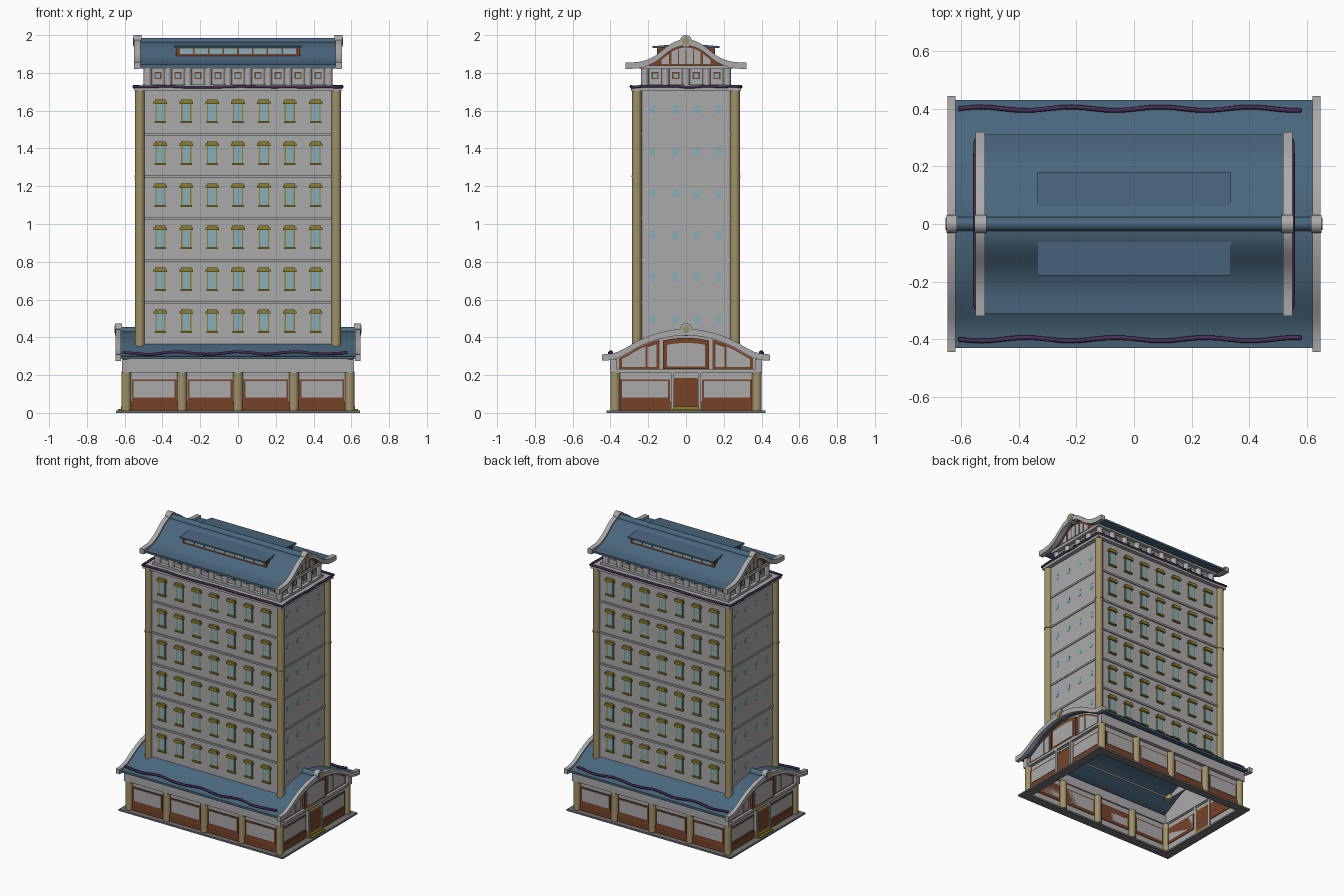
import bpy, bmesh, math, random
from mathutils import Matrix

if "Cube" in bpy.data.objects:
    bpy.data.objects.remove(bpy.data.objects["Cube"])

random.seed(4)
COL = {"stone": (.41, .40, .40), "blue_tile": (.068, .135, .205), "brown_wood": (.18, .055, .022),
       "tan_column": (.35, .285, .14), "olive_trim": (.27, .215, .025), "glass": (.25, .42, .48),
       "purple": (.06, .028, .085), "dark_stone": (.16, .16, .165)}
MATS = {}
for n, c in COL.items():
    MATS[n] = bpy.data.materials.new(n)
    MATS[n].diffuse_color = (*c, 1)
PARTS = {}


def part(name, mat):
    return PARTS.setdefault(name, (bmesh.new(), mat))[0]


def box(name, mat, x, y, z, shell=False):
    bm = part(name, mat)
    c = [sum(a) / 2 for a in (x, y, z)]
    d = [abs(a[1] - a[0]) for a in (x, y, z)]
    vs = bmesh.ops.create_cube(bm, size=1, matrix=Matrix.Translation(c) @ Matrix.Diagonal((*d, 1)))["verts"]
    if shell:  # open above and below
        bm.normal_update()
        fs = {f for v in vs for f in v.link_faces if abs(f.normal.z) > .9}
        bmesh.ops.delete(bm, geom=list(fs), context='FACES_ONLY')


def cyl(name, mat, x, y, z0, z1, r, n=16):
    bmesh.ops.create_cone(part(name, mat), cap_ends=True, segments=n, radius1=r, radius2=r, depth=z1 - z0,
                          matrix=Matrix.Translation((x, y, (z0 + z1) / 2)))


def rod_x(name, mat, x0, x1, y, z, r, n=20):
    bmesh.ops.create_cone(part(name, mat), cap_ends=True, segments=n, radius1=r, radius2=r, depth=abs(x1 - x0),
                          matrix=Matrix.Translation(((x0 + x1) / 2, y, z)) @ Matrix.Rotation(math.pi / 2, 4, 'Y'))


def prism_x(name, mat, x0, x1, pts):
    bm = part(name, mat)
    a = [bm.verts.new((x0, *p)) for p in pts]
    b = [bm.verts.new((x1, *p)) for p in pts]
    fs = [bm.faces.new(a), bm.faces.new(b)]
    for i in range(len(pts)):
        j = (i + 1) % len(pts)
        fs.append(bm.faces.new((a[i], a[j], b[j], b[i])))
    bmesh.ops.recalc_face_normals(bm, faces=fs)


def height(key, y):
    # smooth interpolation through a half roof profile
    y = abs(y)
    for (y0, z0, m0), (y1, z1, m1) in zip(key, key[1:]):
        if y <= y1 + 1e-6:
            h, t = y1 - y0, (y - y0) / (y1 - y0)
            return ((2*t**3 - 3*t*t + 1) * z0 + (t**3 - 2*t*t + t) * h * m0
                    + (3*t*t - 2*t**3) * z1 + (t**3 - t*t) * h * m1)
    return key[-1][1]


def band(key, w, up, down, n=32):
    ys = [-w + 2 * w * i / n for i in range(n + 1)]
    return [(y, height(key, y) + up) for y in ys] + [(y, height(key, y) - down) for y in reversed(ys)]


def under(key, y0, y1, z0, gap, n=12):
    ys = [y0 + (y1 - y0) * i / n for i in range(n + 1)]
    return [(y1, z0), (y0, z0)] + [(y, height(key, y) - gap) for y in ys]


# half roof profiles: y, z, slope
LOW = [(0, .432, 0), (.12, .418, -.25), (.25, .372, -.5), (.36, .312, -.4), (.45, .298, 0)]
TOP = [(0, 1.966, 0), (.08, 1.942, -.6), (.17, 1.875, -.55), (.24, 1.848, -.15), (.33, 1.843, 0)]

# ground slab ring
for s in (-1, 1):
    box("ground_slab", "dark_stone", (-.645, .645), (s * .36, s * .42), (0, .012))
    box("ground_slab", "dark_stone", (s * .58, s * .645), (-.36, .36), (0, .012))

# base walls, skirting and beam
box("base_walls", "stone", (-.59, .59), (-.375, .375), (.005, .28), True)
box("base_skirting", "brown_wood", (-.598, .598), (-.383, .383), (.01, .06), True)
for s in (-1, 1):
    box("base_beam", "stone", (-.615, .615), (s * .365, s * .402), (.215, .282))
    box("base_beam", "stone", (s * .585, s * .612), (-.38, .38), (.212, .23))
    for i in range(5):
        cyl("base_columns", "tan_column", -.592 + i * .296, s * .375, .01, .218, .026)
    for i in range(4):  # framed wall panels
        c = -.444 + i * .296
        box("wall_panel_frames", "brown_wood", (c - .118, c + .118), (s * .37, s * .381), (.06, .178))
        box("wall_panels", "stone", (c - .108, c + .108), (s * .37, s * .384), (.082, .17))
    for t in (-1, 1):
        box("wall_panel_frames", "brown_wood", (s * .585, s * .596), (t * .085, t * .35), (.06, .178))
        box("wall_panels", "stone", (s * .585, s * .599), (t * .095, t * .338), (.082, .17))
        box("door_jambs", "stone", (s * .585, s * .612), (t * .063, t * .08), (.01, .212))
    box("doors", "brown_wood", (s * .585, s * .604), (-.063, .063), (.03, .18))
    box("door_lintel", "olive_trim", (s * .585, s * .606), (-.063, .063), (.18, .186))
    box("door_steps", "olive_trim", (s * .585, s * .635), (-.075, .075), (.01, .02))
    box("door_steps", "olive_trim", (s * .585, s * .62), (-.07, .07), (.02, .034))
    # lower gable wall with framed panels
    prism_x("lower_gable_wall", "stone", s * .58, s * .59, under(LOW, -.375, .375, .22, .012, 24))
    prism_x("gable_frames", "brown_wood", s * .585, s * .608, under(LOW, -.122, .122, .232, .035))
    prism_x("gable_panels", "stone", s * .585, s * .612, under(LOW, -.1, .1, .245, .062))
    for t in (-1, 1):
        prism_x("gable_frames", "brown_wood", s * .585, s * .596, under(LOW, t * .14, t * .355, .232, .025))
        prism_x("gable_panels", "stone", s * .585, s * .6, under(LOW, t * .155, t * .205, .243, .045))
        prism_x("gable_panels", "stone", s * .585, s * .6, under(LOW, t * .215, t * .34, .243, .037))

# two curved roofs with ridge, gable arches and end bosses
for nm, key, w, gw, x, gx, rz, bz in (("lower", LOW, .43, .445, .625, .648, .431, .442),
                                     ("upper", TOP, .31, .32, .522, .55, 1.961, 1.968)):
    prism_x(nm + "_roof", "blue_tile", -x, x, band(key, w, 0, .014))
    rod_x(nm + "_ridge", "blue_tile", -x, x, 0, rz, .024)
    for s in (-1, 1):
        prism_x(nm + "_gable_arch", "stone", s * (x - .005), s * gx, band(key, gw, .012, .022))
        rod_x(nm + "_gable_boss", "stone", s * (x - .01), s * (gx + .003), 0, bz, .032)
        rod_x(nm + "_boss_centre", "tan_column", s * gx, s * (gx + .006), 0, bz, .02)

# tower body, corner columns, floor bands
box("tower_walls", "stone", (-.518, .518), (-.262, .262), (.34, 1.71), True)
for s in (-1, 1):
    for t in (-1, 1):
        cyl("corner_columns", "tan_column", s * .52, t * .26, .33, 1.708, .026)
        cyl("column_rings", "tan_column", s * .52, t * .26, 1.248, 1.256, .029)
FLOORS = [.485 + i * .2222 for i in range(6)]
for k, z in enumerate(FLOORS):
    if k < 5:
        box("floor_bands", "stone", (-.524, .524), (-.27, .27), (z + .095, z + .107))
    for s in (-1, 1):
        for i in range(7):
            x = (i - 3) * .137
            box("window_frames", "olive_trim", (x - .027, x + .027), (s * .255, s * .266), (z - .055, z + .055))
            box("window_glass", "glass", (x - .021, x + .021), (s * .255, s * .268), (z - .05, z + .045))
            box("window_lintels", "olive_trim", (x - .036, x + .036), (s * .255, s * .28), (z + .04, z + .053))
            box("window_lintels", "olive_trim", (x - .028, x + .028), (s * .255, s * .28), (z + .053, z + .062))
            box("window_sills", "olive_trim", (x - .031, x + .031), (s * .255, s * .277), (z - .062, z - .053))
        for y in (-.175, -.058, .058, .175):  # small oval side windows
            prism_x("side_windows", "glass", s * .515, s * .5195,
                    [(y + .018 * math.cos(a * math.pi / 8), z + .01 + .024 * math.sin(a * math.pi / 8))
                     for a in range(16)])

# cornice
box("cornice", "stone", (-.548, .548), (-.29, .29), (1.703, 1.722))

# top storey with small windows and round columns
box("top_storey_walls", "stone", (-.48, .48), (-.215, .215), (1.72, 1.835))
box("top_storey_beam", "stone", (-.51, .51), (-.245, .245), (1.82, 1.84))
box("top_storey_footing", "stone", (-.505, .505), (-.24, .24), (1.72, 1.738))


def small_window(s, c, side):
    for nm, m, h, d in (("small_window_frames", "brown_wood", .019, .006), ("small_window_glass", "glass", .012, .009)):
        u, z = (c - h, c + h), (1.786 - h, 1.786 + h)
        if side:
            box(nm, m, (s * .475, s * (.48 + d)), u, z)
        else:
            box(nm, m, u, (s * .21, s * (.215 + d)), z)


for s in (-1, 1):
    for i in range(10):
        cyl("top_storey_columns", "stone", (i - 4.5) * .106, s * .218, 1.735, 1.822, .021, 12)
    for i in range(9):
        small_window(s, (i - 4) * .106, False)
    for i in range(5):
        cyl("top_storey_columns", "stone", s * .48, (i - 2) * .109, 1.735, 1.822, .021, 12)
    for i in range(4):
        small_window(s, (i - 1.5) * .109, True)
    # upper gable infill
    prism_x("upper_gable_wall", "brown_wood", s * .49, s * .5, under(TOP, -.2, .2, 1.836, .01, 24))
    prism_x("upper_gable_panels", "stone", s * .495, s * .506, under(TOP, -.078, .078, 1.848, .032))
    for t in (-1, 1):
        prism_x("upper_gable_panels", "stone", s * .495, s * .504, under(TOP, t * .09, t * .13, 1.848, .035))
    for y in (-.04, 0, .04):
        box("upper_gable_bars", "brown_wood", (s * .5, s * .508), (y - .002, y + .002), (1.848, 1.925))
    # long dormers
    box("dormer_body", "brown_wood", (-.328, .328), (s * .04, s * .15), (1.87, 1.937))
    prism_x("dormer_roof", "blue_tile", -.336, .336,
            [(s * .05, 1.952), (s * .178, 1.941), (s * .178, 1.931), (s * .05, 1.938)])
    for i in range(8):
        x = (i - 3.5) * .078
        box("dormer_glass", "glass", (x - .035, x + .035), (s * .14, s * .153), (1.9, 1.928))


# wavy purple garlands on the lower roof and cornice
def garland(name, pts, r, closed=False):
    cu = bpy.data.curves.new(name, 'CURVE')
    cu.dimensions, cu.bevel_depth, cu.bevel_resolution, cu.use_fill_caps = '3D', r, 1, True
    sp = cu.splines.new('POLY')
    sp.points.add(len(pts) - 1)
    for p, c in zip(sp.points, pts):
        p.co = (*c, 1)
    sp.use_cyclic_u = closed
    cu.materials.append(MATS["purple"])
    bpy.context.collection.objects.link(bpy.data.objects.new(name, cu))


for s, nm in ((-1, "front"), (1, "back")):
    garland(nm + "_roof_garland", [(-.61 + 1.19 * i / 30, s * (.4 + .006 * math.sin(i * .8)),
            .317 + .005 * math.sin(i * .8 + 2) + random.uniform(-.002, .002)) for i in range(31)], .008)
edge = [(-.55, -.29), (.55, -.29), (.55, .29), (-.55, .29)]
loop = []
for a, b in zip(edge, edge[1:] + edge[:1]):
    for i in range(12):
        loop.append((a[0] + (b[0] - a[0]) * i / 12, a[1] + (b[1] - a[1]) * i / 12, 1.727 + random.uniform(-.003, .003)))
garland("cornice_garland", loop, .008, True)

# turn every part into an object
for name, (bm, mat) in PARTS.items():
    me = bpy.data.meshes.new(name)
    bm.to_mesh(me)
    bm.free()
    me.materials.append(MATS[mat])
    ob = bpy.data.objects.new(name, me)
    bpy.context.collection.objects.link(ob)
    if any(k in name for k in ("column", "roof", "ridge", "arch", "boss")):
        bpy.ops.object.select_all(action='DESELECT')
        ob.select_set(True)
        bpy.context.view_layer.objects.active = ob
        bpy.ops.object.shade_smooth_by_angle(angle=math.radians(35))

for m in bpy.data.materials:
    if m.users and not m.is_grease_pencil:
        m.use_nodes = True
        m.node_tree.nodes["Principled BSDF"].inputs["Base Color"].default_value = m.diffuse_color
